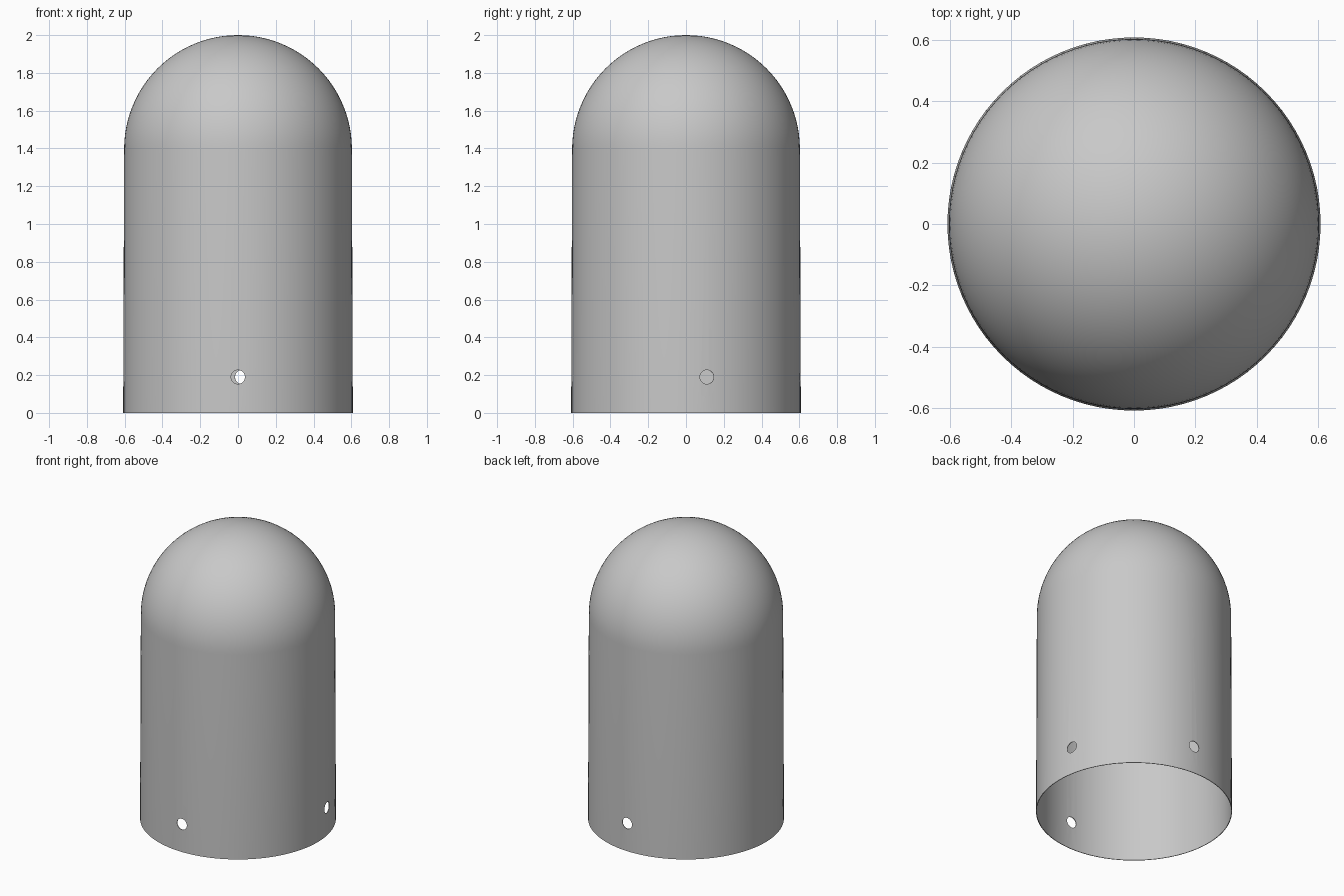
import bpy
import math

cube = bpy.data.objects.get("Cube")
if cube:
    bpy.data.objects.remove(cube, do_unlink=True)

SIDES = 96
R_BASE, R_DOME, WALL = 0.608, 0.603, 0.004
Z_DOME = 2 - R_DOME

grey = bpy.data.materials.new("plain grey")
grey.use_nodes = True
colour = (0.58, 0.58, 0.58, 1)
grey.diffuse_color = colour
grey.node_tree.nodes["Principled BSDF"].inputs["Base Color"].default_value = colour

# Domed shell: slightly tapered wall and hemisphere, revolved around z
profile = [(R_BASE, 0)]
RINGS = 24
for i in range(RINGS):
    a = i / RINGS * math.pi / 2
    profile.append((R_DOME * math.cos(a), Z_DOME + R_DOME * math.sin(a)))

verts, faces = [], []
for r, z in profile:
    for s in range(SIDES):
        t = 2 * math.pi * s / SIDES
        verts.append((r * math.cos(t), r * math.sin(t), z))
for k in range(len(profile) - 1):
    for s in range(SIDES):
        n = (s + 1) % SIDES
        a, b = k * SIDES, (k + 1) * SIDES
        faces.append((a + s, a + n, b + n, b + s))
apex, last = len(verts), (len(profile) - 1) * SIDES
verts.append((0, 0, 2))
for s in range(SIDES):
    faces.append((last + s, last + (s + 1) % SIDES, apex))

mesh = bpy.data.meshes.new("domed_shell")
mesh.from_pydata(verts, [], faces)
mesh.materials.append(grey)
shell = bpy.data.objects.new("domed_shell", mesh)
bpy.context.collection.objects.link(shell)


def apply(modifier):
    bpy.ops.object.select_all(action="DESELECT")
    shell.select_set(True)
    bpy.context.view_layer.objects.active = shell
    bpy.ops.object.modifier_apply(modifier=modifier.name)


# Thin wall, grown inwards
wall = shell.modifiers.new("wall", "SOLIDIFY")
wall.thickness = WALL
wall.offset = -1
apply(wall)

# Round fixing holes near the open rim
for degrees in (-90, 10.5, 88):
    t = math.radians(degrees)
    bpy.ops.mesh.primitive_cylinder_add(
        vertices=32, radius=0.037, depth=0.3,
        location=(0.6 * math.cos(t), 0.6 * math.sin(t), 0.19),
        rotation=(0, math.pi / 2, t))
    cutter = bpy.context.object
    cutter.name = "hole_cutter"
    cutter.hide_render = True
    cutter.data.materials.append(grey)
    hole = shell.modifiers.new("hole", "BOOLEAN")
    hole.operation = "DIFFERENCE"
    hole.solver = "EXACT"
    hole.object = cutter
    apply(hole)
    bpy.data.objects.remove(cutter, do_unlink=True)

bpy.ops.object.select_all(action="DESELECT")
shell.select_set(True)
bpy.context.view_layer.objects.active = shell
bpy.ops.object.shade_smooth_by_angle(angle=math.radians(30))
